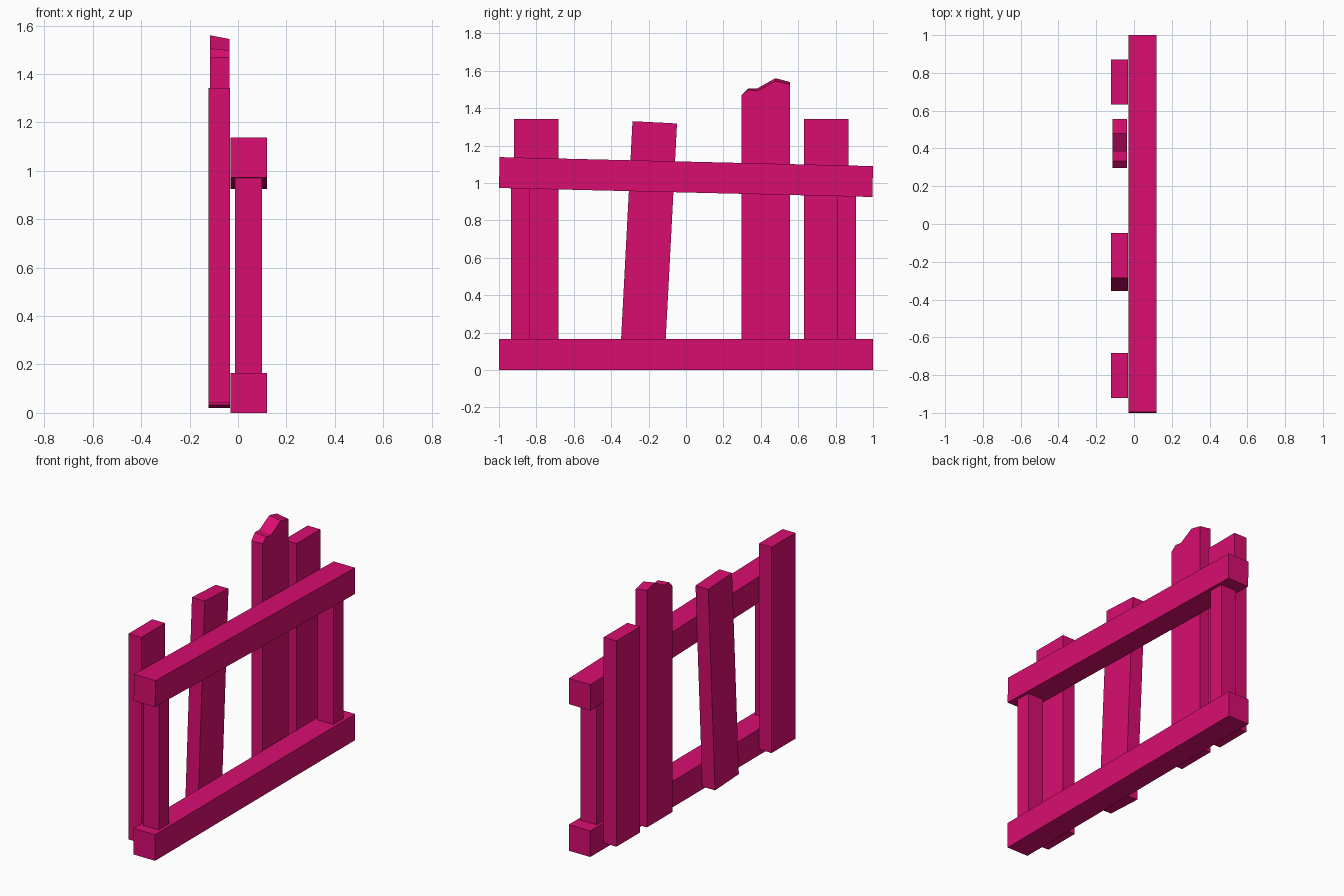
import bpy, bmesh

default = bpy.data.objects.get("Cube")
if default:
    bpy.data.objects.remove(default, do_unlink=True)

# Single flat paint colour
pink = bpy.data.materials.new("pink_paint")
pink.use_nodes = True
colour = (0.69, 0.004, 0.16, 1)
pink.diffuse_color = colour
pink.node_tree.nodes["Principled BSDF"].inputs["Base Color"].default_value = colour


def plank(name, x0, x1, profile, far_profile=None):
    """Solid between a (y, z) outline at x0 and a matching outline at x1."""
    bm = bmesh.new()
    a = [bm.verts.new((x0, y, z)) for y, z in profile]
    b = [bm.verts.new((x1, y, z)) for y, z in far_profile or profile]
    bm.faces.new(a)
    bm.faces.new(b[::-1])
    n = len(a)
    for i in range(n):
        j = (i + 1) % n
        bm.faces.new((a[i], b[i], b[j], a[j]))
    bmesh.ops.recalc_face_normals(bm, faces=bm.faces)
    mesh = bpy.data.meshes.new(name)
    bm.to_mesh(mesh)
    bm.free()
    mesh.materials.append(pink)
    obj = bpy.data.objects.new(name, mesh)
    bpy.context.collection.objects.link(obj)
    return obj


def rect(y0, y1, z0, z1):
    return [(y0, z0), (y1, z0), (y1, z1), (y0, z1)]


# Rails: level at the bottom, sagging slightly at the top
plank("bottom_rail", -0.03, 0.12, rect(-1, 1, 0, 0.165))
plank("top_rail", -0.03, 0.12,
      [(-1, 0.973), (0.996, 0.925), (1, 1.09), (-0.996, 1.138)])

# Square posts between the rails
for name, y in (("front_post", -0.935), ("back_post", 0.81)):
    plank(name, -0.012, 0.1, rect(y, y + 0.1, 0.12, 1.02))

# Upright end boards
for name, y in (("front_board", -0.92), ("back_board", 0.632)):
    plank(name, -0.122, -0.033, rect(y, y + 0.238, 0.04, 1.342))

# Leaning board
plank("leaning_board", -0.122, -0.033,
      [(-0.354, 0.032), (-0.116, 0.02), (-0.048, 1.318), (-0.286, 1.33)])

# Tall board with a broken, slanted top
base = [(0.297, 0.04), (0.555, 0.04)]
ridge = [(0.555, 1.54), (0.478, 1.56), (0.382, 1.506), (0.333, 1.506), (0.297, 1.467)]
drops = [0.013, 0.015, 0.014, 0.008, -0.002]
worn = [(y, z - d) for (y, z), d in zip(ridge, drops)]
plank("broken_board", -0.115, -0.036, base + ridge, base + worn)
